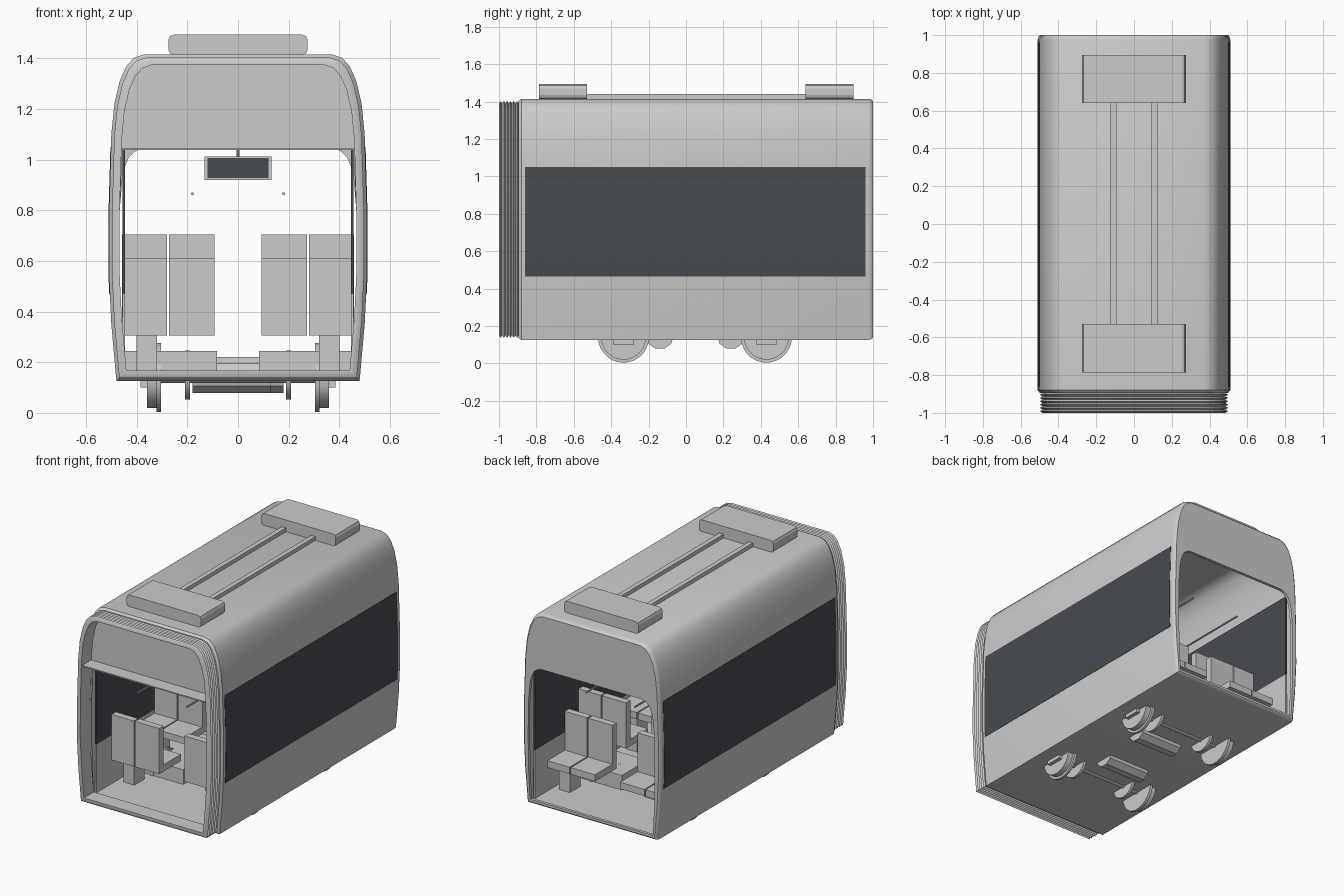
import bpy, bmesh, math
from mathutils import Matrix

if "Cube" in bpy.data.objects:
    bpy.data.objects.remove(bpy.data.objects["Cube"])


def material(name, colour):
    m = bpy.data.materials.new(name)
    m.use_nodes = True
    m.diffuse_color = (*colour, 1)
    m.node_tree.nodes["Principled BSDF"].inputs["Base Color"].default_value = (*colour, 1)
    return m


GREY = material("light grey", (0.6, 0.6, 0.6))
DARK = material("dark glass", (0.062, 0.072, 0.083))


def finish(name, bm, mat=GREY, smooth=False):
    bmesh.ops.recalc_face_normals(bm, faces=bm.faces)
    mesh = bpy.data.meshes.new(name)
    bm.to_mesh(mesh)
    bm.free()
    mesh.materials.append(mat)
    ob = bpy.data.objects.new(name, mesh)
    bpy.context.collection.objects.link(ob)
    if smooth:
        bpy.ops.object.select_all(action="DESELECT")
        ob.select_set(True)
        bpy.context.view_layer.objects.active = ob
        bpy.ops.object.shade_smooth_by_angle(angle=math.radians(35))
    return ob


def box(name, x, y, z, mat=GREY):
    bm = bmesh.new()
    bmesh.ops.create_cube(bm, size=1)
    for v in bm.verts:
        v.co = [r[0] + (c + 0.5) * (r[1] - r[0]) for c, r in zip(v.co, (x, y, z))]
    return finish(name, bm, mat)


def cylinder(name, axis, start, end, y, z, radius, sides=24, radius2=None):
    """Cylinder along x, y or z; start and end lie on that axis, y and z are the other two."""
    bm = bmesh.new()
    bmesh.ops.create_cone(bm, cap_ends=True, segments=sides, radius1=radius,
                          radius2=radius2 or radius, depth=end - start)
    mid = (start + end) / 2
    if axis == "x":
        rot, pos = Matrix.Rotation(math.pi / 2, 4, "Y"), (mid, y, z)
    elif axis == "y":
        rot, pos = Matrix.Rotation(math.pi / 2, 4, "X"), (y, mid, z)
    else:
        rot, pos = Matrix.Identity(4), (y, z, mid)
    bm.transform(Matrix.Translation(pos) @ rot)
    return finish(name, bm, smooth=True)


def ring_loft(name, rings):
    """Join closed half-profiles, mirrored in x, into a tube that closes on itself."""
    bm = bmesh.new()
    loops = []
    for half, y in rings:
        pts = half + [(-x, z) for x, z in reversed(half)]
        loops.append([bm.verts.new((x, y, z)) for x, z in pts])
    n = len(loops[0])
    for a, b in zip(loops, loops[1:] + loops[:1]):
        for i in range(n):
            j = (i + 1) % n
            bm.faces.new((a[i], a[j], b[j], b[i]))
    return finish(name, bm, smooth=True)


# Cross-sections, from the sill up to the roof
BODY = [(.48, .125), (.50, .35), (.51, .55), (.509, .8), (.50, 1.1), (.488, 1.22),
        (.467, 1.31), (.44, 1.37), (.41, 1.402), (.37, 1.415)]
ARCH = [(.455, .155), (.465, .35), (.468, .55), (.467, .8), (.457, .92), (.447, .97),
        (.43, 1.01), (.41, 1.03), (.385, 1.042), (.36, 1.045)]
DOOR = [(.455, .155), (.465, .35), (.468, .55), (.467, .8), (.46, .95), (.46, 1.0),
        (.46, 1.03), (.46, 1.045), (.42, 1.045), (.36, 1.045)]


def inset(d):
    return [(x * (1 - d / .51), .77 + (z - .77) * (1 - d / .645)) for x, z in BODY]


# Body shell with roof, floor and end walls
ring_loft("body_shell", [
    (inset(.012), -.895), (inset(0), -.88), (inset(0), .975), (inset(.005), .992),
    (inset(.014), 1.0), (ARCH, 1.0), (ARCH, .98), (inset(.022), .98),
    (inset(.022), -.875), (DOOR, -.875), (DOOR, -.895)])

# Folded gangway bellows
folds = 6
step = .105 / (2 * folds)
rings = [(inset(.012 if i % 2 else .026), -1 + i * step) for i in range(2 * folds + 1)]
ring_loft("gangway_bellows", rings + [(inset(.042), -.895), (inset(.042), -1)])
box("gangway_shelf", (-.46, .46), (-.99, -.88), (1.037, 1.045))


# Side windows: thin plates that follow the body side
def side_x(z):
    for (x0, z0), (x1, z1) in zip(BODY, BODY[1:]):
        if z0 <= z <= z1:
            return x0 + (x1 - x0) * (z - z0) / (z1 - z0)


for side, label in ((1, "left"), (-1, "right")):
    bm = bmesh.new()
    rows = []
    for z in (.465, .55, .8, 1.05):
        rows.append([bm.verts.new((side * (side_x(z) + off), y, z))
                     for off, y in ((.002, -.86), (.002, .96), (-.004, .96), (-.004, -.86))])
    for a, b in zip(rows, rows[1:]):
        for i in range(4):
            j = (i + 1) % 4
            bm.faces.new((a[i], a[j], b[j], b[i]))
    bm.faces.new(rows[0])
    bm.faces.new(rows[-1])
    finish(label + "_window", bm, DARK)

    # Inner wall lining, grey below and glazed above
    lining = sorted((side * .445, side * .455))
    box(label + "_lining", lining, (-.86, .96), (.145, .47))
    box(label + "_inner_glass", lining, (-.86, .96), (.47, 1.037), DARK)
    cylinder(label + "_handrail", "y", -.8, .8, side * .18, .865, .006, 8)
    box(label + "_roof_rail", sorted((side * .093, side * .125)), (-.54, .65), (1.4, 1.44))

# Roof equipment boxes with chamfered long edges
for label, y0, y1 in (("front", -.785, -.53), ("rear", .64, .895)):
    ob = box(label + "_roof_unit", (-.275, .275), (y0, y1), (1.412, 1.493))
    bm = bmesh.new()
    bm.from_mesh(ob.data)
    edges = [e for e in bm.edges if abs(e.verts[0].co.y - e.verts[1].co.y) > .1]
    bmesh.ops.bevel(bm, geom=edges, offset=.022, segments=2, affect="EDGES", profile=.5)
    bm.to_mesh(ob.data)
    bm.free()

# Seats: y of the backrest, facing direction, lift above the low seats
ROWS = [(-.70, 1, 0), (-.20, -1, .095), (-.11, 1, .095), (.50, -1, .095), (.60, 1, 0)]
for r, (y, facing, lift) in enumerate(ROWS, 1):
    for side in (1, -1):
        for x0, x1 in ((.093, .273), (.281, .457)):
            xs = sorted((side * x0, side * x1))
            back = sorted((y, y + facing * .045))
            seat = sorted((y + facing * .045, y + facing * .23))
            box(f"seat_back_{r}", xs, back, (.305 + lift, .61 + lift))
            box(f"seat_cushion_{r}", xs, seat, (.305 + lift, .35 + lift))
        leg = sorted((y + facing * .06, y + facing * .17))
        box(f"seat_support_{r}", sorted((side * .32, side * .4)), leg, (.145, .31 + lift))

# Raised boxes over the wheels
for y0, y1 in ((-.46, .03), (.29, .56)):
    for side in (1, -1):
        box("wheel_cover", sorted((side * .083, side * .455)), (y0, y1), (.145, .245))

# Hanging passenger display
cylinder("display_rod", "z", 1.0, 1.4, 0, 0, .006, 8)
box("display_case", (-.132, .132), (-.02, .02), (.92, 1.012))
for y in (-.022, .022):
    box("display_screen", (-.12, .12), (y - .002, y + .002), (.927, 1.005), DARK)

# Running gear
for y, motor_y, turn in ((-.334, -.14, 1), (.43, .24, -1)):
    cylinder("axle", "x", -.32, .32, y, .14, .022, 16)
    ends = sorted((turn * -.18, turn * .13))
    cylinder("motor", "x", *ends, motor_y, .15, .075, 10)
    for side in (1, -1):
        def span(a, b):
            return sorted((side * a, side * b))
        cylinder("wheel_tread", "x", *span(.32, .36), y, .14, .12, 28)
        cylinder("wheel_flange", "x", *span(.303, .322), y, .14, .136, 28)
        cylinder("brake_disc", "x", *span(.19, .21), y, .15, .097, 24)
        box("axle_box", span(.33, .385), (y - .055, y + .055), (.1, .2))
